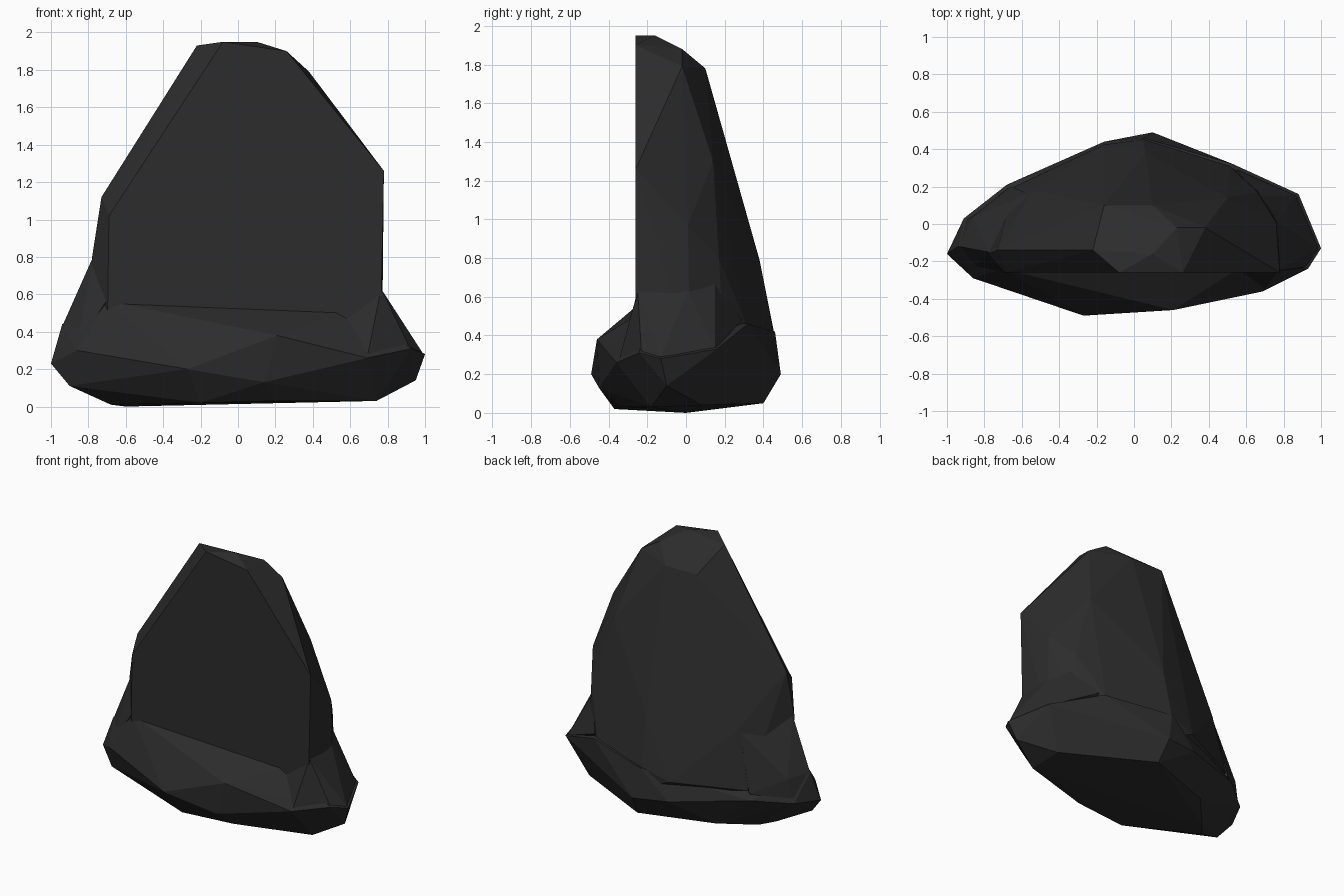
import bpy, bmesh

stone = bpy.data.materials.new("dark grey stone")
stone.diffuse_color = (0.025, 0.025, 0.025, 1)


def hull(name, points):
    """Faceted convex chunk of rock around the given corner points."""
    bm = bmesh.new()
    for p in points:
        bm.verts.new(p)
    res = bmesh.ops.convex_hull(bm, input=bm.verts)
    junk = set(res["geom_interior"]) | set(res["geom_unused"])
    bmesh.ops.delete(bm, geom=[v for v in junk if isinstance(v, bmesh.types.BMVert)], context='VERTS')
    bmesh.ops.dissolve_limit(bm, angle_limit=0.01, verts=bm.verts, edges=bm.edges)
    bmesh.ops.recalc_face_normals(bm, faces=bm.faces)
    mesh = bpy.data.meshes.new(name)
    bm.to_mesh(mesh)
    bm.free()
    mesh.materials.append(stone)
    ob = bpy.data.objects.new(name, mesh)
    bpy.context.collection.objects.link(ob)
    return ob


F = -0.26  # plane of the flat front face

# Upright slab with the flat front and the sloping back
slab = hull("standing_stone", [
    (-0.08, F, 1.95), (0.26, F, 1.90), (0.78, F, 1.26), (0.76, F, 0.30),
    (-0.69, F, 1.02), (-0.70, F, 0.30),
    (-0.22, -0.14, 1.93), (0.10, -0.16, 1.95), (0.23, -0.02, 1.88),
    (0.38, -0.02, 1.79), (0.10, 0.10, 1.78), (-0.16, 0.10, 1.78),
    (-0.73, -0.14, 1.12), (-0.78, -0.16, 0.80), (-0.78, -0.14, 0.30),
    (0.50, 0.14, 1.30), (0.76, 0.01, 0.97), (0.77, 0.02, 0.30),
    (0.66, 0.17, 0.80), (0.06, 0.38, 0.79), (-0.54, 0.18, 0.75),
    (0.05, 0.452, 0.43), (-0.16, 0.425, 0.36), (-0.64, 0.20, 0.34),
    (0.51, 0.31, 0.46), (0.10, 0.44, 0.25), (0.66, 0.20, 0.30),
])

# Wide, bulging foot
base = hull("rock_base", [
    (-0.70, -0.24, 0.565), (-0.27, -0.23, 0.50), (0.57, -0.23, 0.52),
    (-0.94, -0.12, 0.44), (-1.00, -0.16, 0.23), (-0.86, -0.29, 0.30),
    (-0.27, -0.49, 0.20), (0.21, -0.46, 0.38), (0.69, -0.36, 0.26),
    (0.14, -0.45, 0.13), (0.93, -0.24, 0.31), (1.00, -0.13, 0.28),
    (0.88, 0.16, 0.33), (0.53, 0.32, 0.46), (0.10, 0.49, 0.20),
    (0.05, 0.46, 0.42), (-0.16, 0.44, 0.22), (-0.68, 0.21, 0.28),
    (-0.91, 0.03, 0.25), (-0.90, -0.20, 0.11), (-0.68, -0.10, 0.01),
    (-0.60, 0.00, 0.00), (-0.20, -0.37, 0.02), (0.20, -0.34, 0.03),
    (0.74, -0.18, 0.03), (0.74, 0.08, 0.04), (0.95, -0.10, 0.14),
    (0.12, 0.40, 0.05), (-0.40, 0.22, 0.04),
])

# Shoulders where the foot climbs up both ends of the slab
left_shoulder = hull("left_shoulder", [
    (-0.775, -0.15, 0.80), (-0.55, -0.15, 0.70), (-0.56, 0.16, 0.74),
    (-0.935, -0.12, 0.44), (-0.86, 0.04, 0.42), (-0.70, -0.25, 0.57),
    (-0.66, 0.20, 0.32), (-0.86, -0.24, 0.33), (-0.90, 0.02, 0.27),
    (-0.50, 0.00, 0.20),
])
right_shoulder = hull("right_shoulder", [
    (0.765, -0.25, 0.63), (0.765, 0.01, 0.63), (0.60, -0.10, 0.66),
    (0.66, 0.15, 0.70), (0.55, -0.24, 0.51), (0.69, -0.35, 0.26),
    (0.92, -0.23, 0.31), (0.985, -0.13, 0.29), (0.87, 0.15, 0.33),
    (0.55, 0.29, 0.48), (0.50, 0.00, 0.20),
])

# Fuse everything into one rock
bpy.context.view_layer.objects.active = slab
for part in (base, left_shoulder, right_shoulder):
    mod = slab.modifiers.new("fuse", 'BOOLEAN')
    mod.operation = 'UNION'
    mod.solver = 'EXACT'
    mod.object = part
    bpy.ops.object.modifier_apply(modifier=mod.name)
    bpy.data.objects.remove(part)
